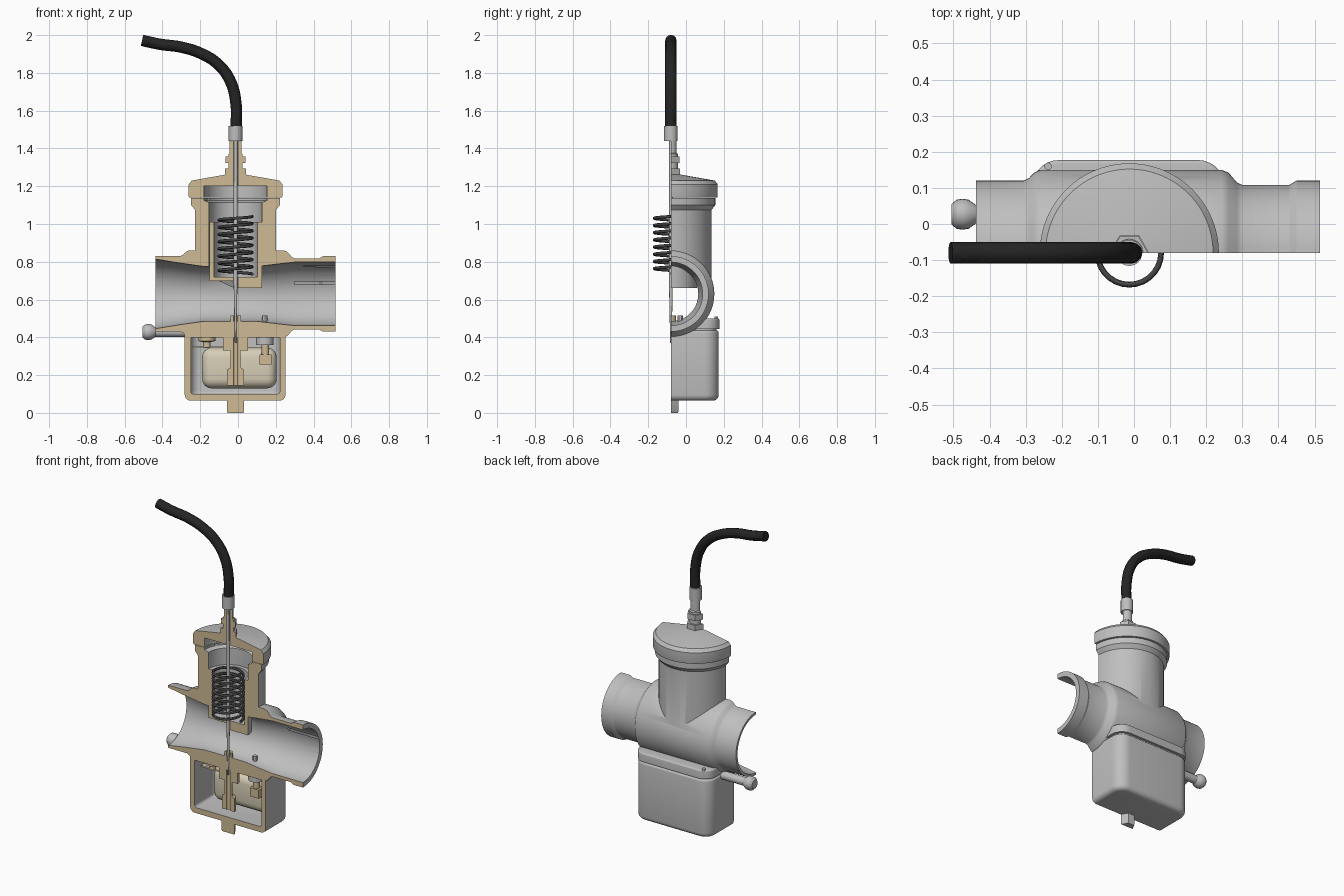
import bpy, bmesh, math
from mathutils import Vector

if "Cube" in bpy.data.objects:
    bpy.data.objects.remove(bpy.data.objects["Cube"])

CUT = -0.08            # y of the section plane
CX, CZ = -0.013, 0.63  # x of the upright axis, z of the bore axis


def material(name, rgb):
    m = bpy.data.materials.new(name)
    m.diffuse_color = (*rgb, 1)
    m.use_nodes = True
    m.node_tree.nodes["Principled BSDF"].inputs["Base Color"].default_value = m.diffuse_color
    return m


GREY = material("cast_grey", (0.52, 0.52, 0.52))
TAN = material("section_tan", (0.62, 0.49, 0.30))
CREAM = material("float_cream", (0.68, 0.62, 0.47))
STEEL = material("spring_steel", (0.06, 0.06, 0.06))
RUBBER = material("black_rubber", (0.018, 0.018, 0.018))


def add(name, bm):
    bmesh.ops.remove_doubles(bm, verts=bm.verts[:], dist=1e-5)
    bmesh.ops.recalc_face_normals(bm, faces=bm.faces[:])
    me = bpy.data.meshes.new(name)
    bm.to_mesh(me)
    bm.free()
    ob = bpy.data.objects.new(name, me)
    bpy.context.collection.objects.link(ob)
    return ob


def activate(ob):
    bpy.ops.object.select_all(action='DESELECT')
    ob.select_set(True)
    bpy.context.view_layer.objects.active = ob


def finish(ob, mat, section=False):
    """Smooth shade; faces lying on the section plane become tan."""
    me = ob.data
    me.materials.clear()
    me.materials.append(mat)
    me.materials.append(TAN)
    for p in me.polygons:
        on_cut = section and p.normal.y < -0.99 and abs(p.center.y - CUT) < 0.002
        p.material_index = 1 if on_cut else 0
    activate(ob)
    bpy.ops.object.shade_smooth_by_angle(angle=math.radians(30))
    return ob


def lathe(name, profile, axis='Z', origin=(CX, CUT, 0), half=False, segs=48):
    """Revolve a closed (radius, height) outline, fully or as the back half."""
    bm = bmesh.new()
    sweep = math.pi if half else 2 * math.pi
    rings = []
    for i in range(segs + 1):
        a = sweep * i / segs
        c, s = math.cos(a), math.sin(a)
        ring = []
        for r, h in profile:
            co = (r * c, r * s, h) if axis == 'Z' else (h, r * c, r * s)
            ring.append(bm.verts.new(Vector(co) + Vector(origin)))
        rings.append(ring)
    n = len(profile)
    for a, b in zip(rings, rings[1:]):
        for j in range(n):
            k = (j + 1) % n
            if profile[j][0] < 1e-6 and profile[k][0] < 1e-6:
                continue
            bm.faces.new((a[j], a[k], b[k], b[j]))
    if half:
        bm.faces.new(rings[0])
        bm.faces.new(rings[-1][::-1])
    return add(name, bm)


def box(name, x, y, z, corner=0.0, bottom=0.0, top=0.0):
    """Box with rounded upright corners and rounded bottom / top rims."""
    bm = bmesh.new()
    bmesh.ops.create_cube(bm, size=1)
    for v in bm.verts:
        v.co = [lo + (hi - lo) * (c + 0.5) for c, (lo, hi) in zip(v.co, (x, y, z))]
    if corner:
        up = [e for e in bm.edges if abs(e.verts[0].co.z - e.verts[1].co.z) > 1e-4]
        bmesh.ops.bevel(bm, geom=up, offset=corner, segments=7, profile=0.5, affect='EDGES')
    for size, level in ((bottom, z[0]), (top, z[1])):
        if size:
            rim = [e for e in bm.edges if all(abs(v.co.z - level) < 1e-5 for v in e.verts)]
            bmesh.ops.bevel(bm, geom=rim, offset=size, segments=4, profile=0.5, affect='EDGES')
    return add(name, bm)


def boolean(ob, tool, op):
    m = ob.modifiers.new("bool", 'BOOLEAN')
    m.operation, m.solver, m.object = op, 'EXACT', tool
    activate(ob)
    bpy.ops.object.modifier_apply(modifier=m.name)
    bpy.data.objects.remove(tool)


def slice_front(ob):
    boolean(ob, box("section_cutter", (-2, 2), (-2, CUT), (-1, 3)), 'DIFFERENCE')


def wire(name, points, radius, mat, smooth=False):
    cu = bpy.data.curves.new(name, 'CURVE')
    cu.dimensions = '3D'
    cu.bevel_depth, cu.bevel_resolution, cu.use_fill_caps = radius, 4, True
    sp = cu.splines.new('BEZIER' if smooth else 'POLY')
    pts = sp.bezier_points if smooth else sp.points
    pts.add(len(points) - 1)
    for p, co in zip(pts, points):
        if smooth:
            p.co = co
            p.handle_left_type = p.handle_right_type = 'AUTO'
        else:
            p.co = (*co, 1)
    ob = bpy.data.objects.new(name, cu)
    bpy.context.collection.objects.link(ob)
    activate(ob)
    bpy.ops.object.convert(target='MESH')
    return finish(bpy.context.view_layer.objects.active, mat)


# Main body: throat tube, upright barrel and bowl flange, bored and sectioned
body = lathe("main_body", [
    (0, -0.437), (0.2, -0.437), (0.2, -0.305), (0.208, -0.29), (0.222, -0.277), (0.23, -0.26),
    (0.23, 0.243), (0.222, 0.262), (0.195, 0.285), (0.188, 0.30), (0.188, 0.43),
    (0.2, 0.45), (0.2, 0.515), (0, 0.515)], 'X', (0, CUT, CZ), segs=64)
boolean(body, lathe("barrel", [
    (0, 0.64), (0.215, 0.64), (0.215, 1.075), (0.235, 1.1), (0.235, 1.138), (0, 1.138)],
    segs=64), 'UNION')
boolean(body, box("flange", (-0.283, 0.252), (-0.335, 0.177), (0.445, 0.5), 0.075, 0, 0.01), 'UNION')
boolean(body, box("flange_neck", (-0.268, 0.238), (-0.32, 0.162), (0.402, 0.47), 0.065), 'UNION')
boolean(body, lathe("bore_cutter", [
    (0, -0.6), (0.195, -0.6), (0.184, -0.437), (0.165, -0.32), (0.145, -0.18), (0.145, 0.1),
    (0.157, 0.2), (0.168, 0.3), (0.168, 0.7), (0, 0.7)], 'X', (0, CUT, CZ), segs=64), 'DIFFERENCE')
boolean(body, lathe("slide_bore_cutter", [
    (0, 0.635), (0.141, 0.635), (0.141, 1.115), (0.167, 1.125), (0.167, 1.3), (0, 1.3)],
    segs=64), 'DIFFERENCE')
slice_front(body)
finish(body, GREY, True)

# Float bowl
bowl = box("float_bowl", (-0.282, 0.251), (-0.334, 0.173), (0.065, 0.437), 0.075, 0.03, 0.012)
boolean(bowl, box("bowl_cavity", (-0.25, 0.222), (-0.3, 0.142), (0.1, 0.4), 0.05, 0.015), 'DIFFERENCE')
slice_front(bowl)
finish(bowl, GREY, True)

# Drain plug: half a hexagon
finish(lathe("drain_plug", [(0, 0), (0.042, 0), (0.046, 0.006), (0.046, 0.07), (0, 0.07)],
             half=True, segs=3), GREY, True)

# Screw cap with a shallow conical top
finish(lathe("top_cap", [
    (0.167, 1.14), (0.246, 1.14), (0.248, 1.147), (0.248, 1.21), (0.232, 1.23), (0.05, 1.262),
    (0.012, 1.262), (0.012, 1.2), (0.167, 1.2)], half=True), GREY, True)

# Cable adjuster: lower hexagon, thread, lock nut, sleeve
finish(lathe("adjuster_base", [(0.012, 1.255), (0.055, 1.255), (0.055, 1.295), (0.012, 1.295)],
             half=True, segs=3), GREY, True)
finish(lathe("adjuster_sleeve", [
    (0.012, 1.29), (0.038, 1.29), (0.038, 1.37), (0.031, 1.375), (0.031, 1.45), (0.012, 1.45)],
    half=True, segs=20), GREY, True)
finish(lathe("lock_nut", [(0.037, 1.322), (0.052, 1.322), (0.052, 1.358), (0.037, 1.358)],
             half=True, segs=3), GREY, True)
finish(lathe("cable_ferrule", [(0, 1.44), (0.036, 1.44), (0.036, 1.52), (0, 1.52)], segs=24), GREY)

# Cable
wire("throttle_cable", [(x, CUT, z) for x, z in (
    (-0.01, 1.51), (-0.01, 1.63), (-0.04, 1.755), (-0.105, 1.845), (-0.19, 1.90),
    (-0.295, 1.935), (-0.415, 1.952), (-0.508, 1.972))], 0.03, RUBBER, smooth=True)

# Throttle slide: cup with its floor relieved on the intake side
slide = lathe("throttle_slide", [
    (0.012, 0.66), (0.139, 0.66), (0.139, 1.01), (0.115, 1.01), (0.115, 0.72), (0.012, 0.72)],
    half=True)
for v in slide.data.vertices:
    if v.co.z < 0.67 and v.co.x < -0.02:
        v.co.z += 0.038
finish(slide, GREY, True)

# Return spring
TURNS, STEPS = 8, 28
wire("return_spring", [
    (CX + 0.088 * math.cos(t), CUT + 0.088 * math.sin(t), 0.735 + 0.305 * i / (TURNS * STEPS))
    for i in range(TURNS * STEPS + 1) for t in [2 * math.pi * i / STEPS]], 0.008, STEEL)

# Jet needle and main jet column
finish(lathe("jet_needle", [(0, 0.37), (0.004, 0.37), (0.01, 0.68), (0.01, 1.45), (0, 1.45)],
             segs=12), GREY)
finish(lathe("main_jet", [
    (0.011, 0.145), (0.045, 0.145), (0.045, 0.23), (0.026, 0.24), (0.026, 0.33), (0.066, 0.33),
    (0.066, 0.42), (0.028, 0.44), (0.028, 0.515), (0.011, 0.515)], half=True, segs=20), TAN, True)

# Float with hinge arm
finish(box("float", (-0.19, 0.205), (0.0, 0.125), (0.13, 0.345), 0.05, 0.05, 0.05), CREAM)
finish(box("float_arm", (-0.24, -0.04), (-0.03, 0.03), (0.343, 0.352)), CREAM)

# Pilot jet and inlet valve hanging from the bowl ceiling
finish(lathe("pilot_jet", [(0, 0.345), (0.02, 0.345), (0.02, 0.375), (0.045, 0.38), (0.045, 0.41),
             (0, 0.41)], origin=(-0.165, -0.02, 0), segs=16), TAN)
finish(lathe("valve_seat", [(0, 0.36), (0.046, 0.36), (0.046, 0.41), (0, 0.41)],
             origin=(0.142, -0.02, 0), segs=20), GREY)
finish(lathe("valve_needle", [(0, 0.3), (0.02, 0.3), (0.02, 0.37), (0, 0.37)],
             origin=(0.145, -0.02, 0), segs=16), TAN)
finish(box("valve_clip", (0.115, 0.178), (-0.045, 0.005), (0.255, 0.31)), TAN)

# Fuel inlet spigot with a barbed end
finish(lathe("fuel_spigot", [
    (0, -0.505), (0.028, -0.505), (0.04, -0.492), (0.043, -0.475), (0.04, -0.458), (0.026, -0.438),
    (0.026, -0.26), (0, -0.26)], 'X', (0, 0.027, 0.428), segs=24), GREY)

# Small adjusting screw on the flange and air outlet in the throat
finish(lathe("idle_screw", [(0, 0), (0.01, 0), (0.01, 0.05), (0, 0.05)],
             origin=(-0.238, 0.16, 0.46), segs=12), GREY)
finish(lathe("air_outlet", [(0, 0), (0.014, 0), (0.014, 0.03), (0, 0.03)],
             origin=(0.142, -0.03, 0.485), segs=12), GREY)
